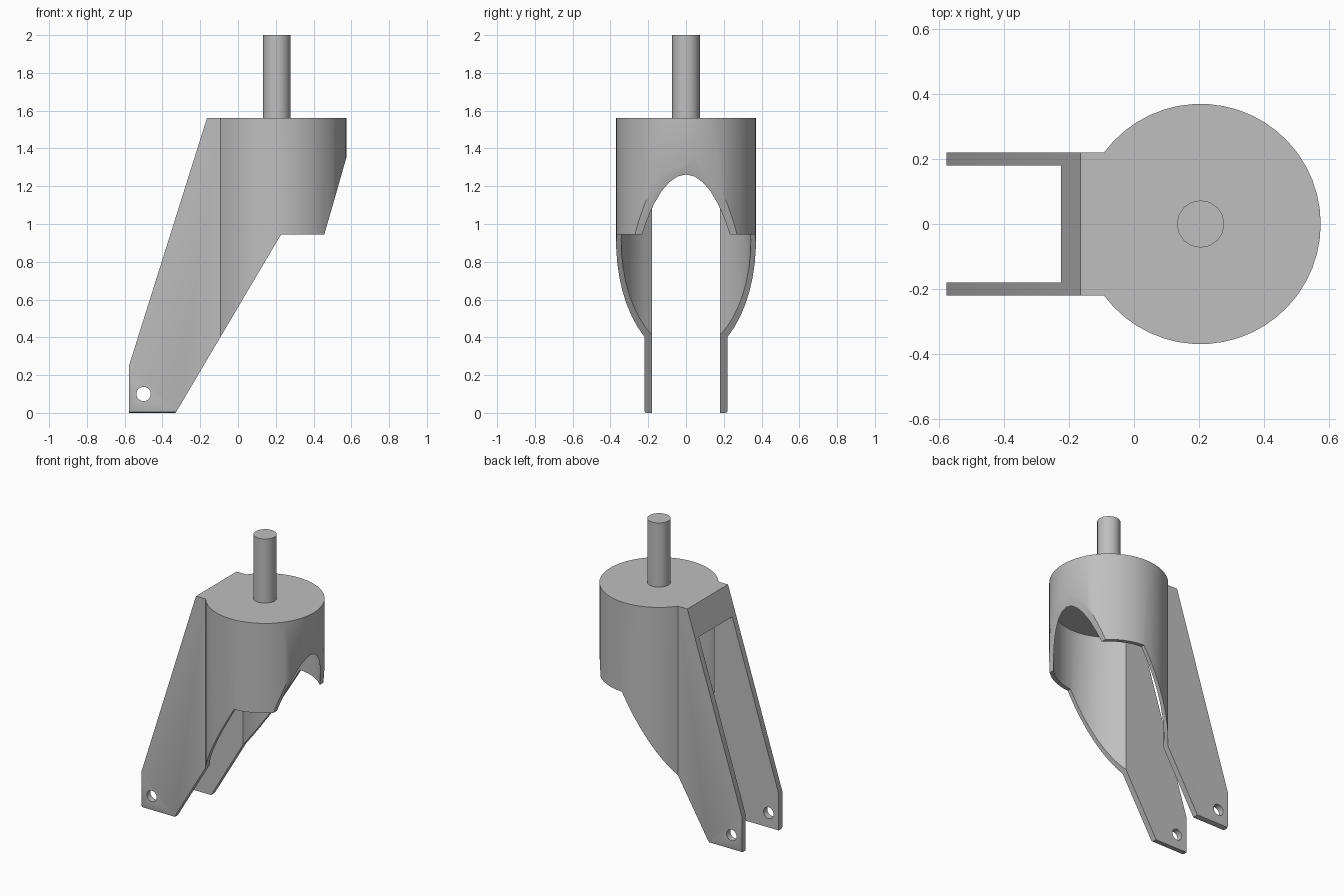
import bpy, bmesh, math
from mathutils import Vector

cube = bpy.data.objects.get("Cube")
if cube:
    bpy.data.objects.remove(cube, do_unlink=True)

AXIS_X = 0.205      # swivel axis position
TOP, ROOF = 1.56, 1.37

grey = bpy.data.materials.new("plain grey")
grey.use_nodes = True
colour = (0.52, 0.52, 0.52, 1)
grey.diffuse_color = colour
grey.node_tree.nodes["Principled BSDF"].inputs["Base Color"].default_value = colour


def prism(name, points, offset):
    """Extrude a planar outline along offset into a closed solid."""
    bm = bmesh.new()
    face = bm.faces.new([bm.verts.new(p) for p in points])
    moved = bmesh.ops.extrude_face_region(bm, geom=[face])["geom"]
    verts = [v for v in moved if isinstance(v, bmesh.types.BMVert)]
    bmesh.ops.translate(bm, verts=verts, vec=Vector(offset))
    bmesh.ops.recalc_face_normals(bm, faces=bm.faces)
    mesh = bpy.data.meshes.new(name)
    bm.to_mesh(mesh)
    bm.free()
    mesh.materials.append(grey)
    obj = bpy.data.objects.new(name, mesh)
    bpy.context.collection.objects.link(obj)
    return obj


def keyhole(radius, half_width, z, steps=40):
    """Round head with a straight tail running towards -x."""
    end = math.pi - math.asin(half_width / radius)
    pts = [(-0.8, -half_width, z)]
    for i in range(steps + 1):
        a = -end + 2 * end * i / steps
        pts.append((AXIS_X + radius * math.cos(a), radius * math.sin(a), z))
    return pts + [(-0.8, half_width, z)]


def circle(x, z, radius, steps, y=None):
    """Horizontal circle on the axis, or an upright one when y is given."""
    pts = []
    for i in range(steps):
        a = 2 * math.pi * i / steps
        c, s = radius * math.cos(a), radius * math.sin(a)
        pts.append((x + c, s, z) if y is None else (x + c, y, z + s))
    return pts


def combine(obj, cutter, operation):
    mod = obj.modifiers.new(cutter.name, "BOOLEAN")
    mod.object, mod.operation, mod.solver = cutter, operation, "EXACT"
    bpy.context.view_layer.update()
    result = bpy.data.meshes.new_from_object(
        obj.evaluated_get(bpy.context.evaluated_depsgraph_get()))
    obj.modifiers.clear()
    obj.data = result
    bpy.data.objects.remove(cutter, do_unlink=True)


# Fork body: keyhole block, trimmed by its side outline, hollowed and drilled
body = prism("fork_body", keyhole(0.37, 0.22, -0.1), (0, 0, TOP + 0.1))
side = [(-0.577, 0), (-0.33, 0), (0.228, 0.945), (0.457, 0.945),
        (0.645, 1.6), (-0.152, 1.6), (-0.577, 0.25)]
combine(body, prism("side_outline", [(x, -0.6, z) for x, z in side], (0, 1.2, 0)),
        "INTERSECT")
combine(body, prism("cavity", keyhole(0.343, 0.18, -0.2), (0, 0, ROOF + 0.2)),
        "DIFFERENCE")
combine(body, prism("axle_hole", circle(-0.5, 0.1, 0.038, 24, y=-0.6), (0, 1.2, 0)),
        "DIFFERENCE")

# Small chamfer on the outer lower edges of both legs
bm = bmesh.new()
bm.from_mesh(body.data)
bmesh.ops.remove_doubles(bm, verts=bm.verts, dist=0.0001)
low = [e for e in bm.edges if all(v.co.z < 0.001 and abs(v.co.y) > 0.2 for v in e.verts)]
bmesh.ops.bevel(bm, geom=low, offset=0.012, segments=2, profile=0.5, affect="EDGES")
bm.to_mesh(body.data)
bm.free()

# Swivel stem
stem = prism("swivel_stem", circle(AXIS_X, TOP - 0.02, 0.073, 16), (0, 0, 2 - TOP + 0.02))

for obj in (body, stem):
    bpy.ops.object.select_all(action="DESELECT")
    obj.select_set(True)
    bpy.context.view_layer.objects.active = obj
    bpy.ops.object.shade_smooth_by_angle(angle=math.radians(30))
